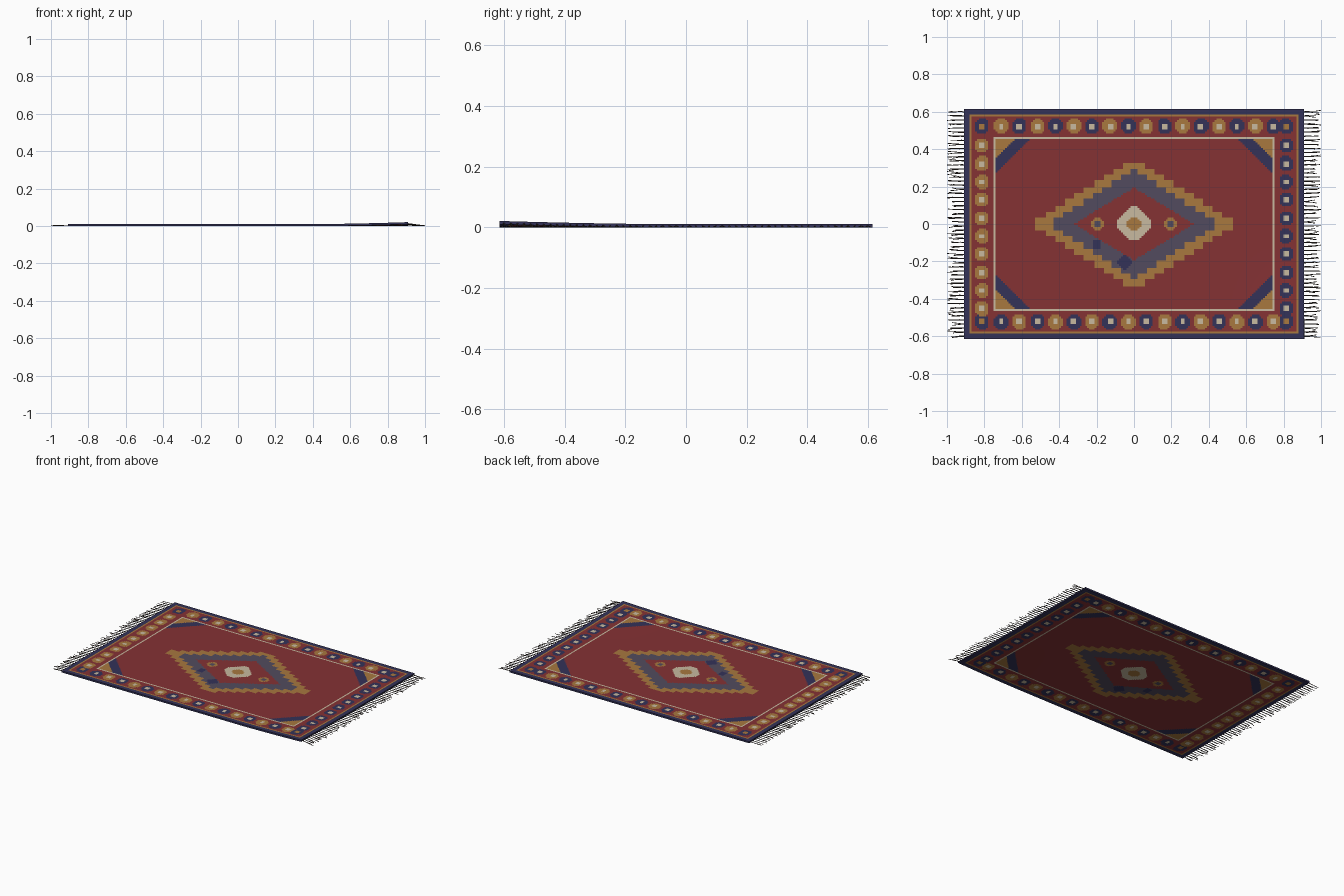
import bpy, bmesh, math, random

if "Cube" in bpy.data.objects:
    bpy.data.objects.remove(bpy.data.objects["Cube"])

random.seed(4)


def lin(c):
    c /= 255
    return c / 12.92 if c <= 0.04045 else ((c + 0.055) / 1.055) ** 2.4


def mat(name, r, g, b):
    m = bpy.data.materials.new(name)
    m.diffuse_color = (lin(r), lin(g), lin(b), 1)
    m.use_nodes = True
    m.node_tree.nodes["Principled BSDF"].inputs["Base Color"].default_value = m.diffuse_color
    return m


RED, NAVY, GOLD, SLATE, CREAM = range(5)
mats = [mat("madder red", 133, 50, 52), mat("navy", 51, 50, 88),
        mat("ochre gold", 168, 120, 62), mat("slate blue", 82, 75, 94),
        mat("cream", 200, 186, 160)]
fringe_mat = mat("dark fringe", 78, 68, 62)

HX, HY, CELL = 0.91, 0.615, 0.01
PITCH, BX, BY = 0.097, 0.813, 0.523


def octagon(x, y, r):
    x, y = abs(x), abs(y)
    return max(x, y) < r and x + y < 1.45 * r


# Border medallions: centre, outer colour, inner colour
medallions = []
for i in range(16):
    x = -0.71 + PITCH * i
    medallions.append((x, BY, NAVY if i % 2 else GOLD, CREAM))
    medallions.append((x, -BY, GOLD if i % 2 else NAVY, CREAM))
for k in range(10):
    y = 0.42 - PITCH * k
    medallions.append((-BX, y, GOLD, CREAM))
    medallions.append((BX, y, NAVY, CREAM))
for sx in (-1, 1):
    for sy in (-1, 1):
        medallions.append((sx * BX, sy * BY, NAVY, GOLD))


def border_colour(x, y):
    for cx, cy, outer, inner in medallions:
        if octagon(x - cx, y - cy, 0.038):
            dot = 0.017 if inner == GOLD else 0.0135
            return inner if max(abs(x - cx), abs(y - cy)) < dot else outer
    return RED


def colour(x, y):
    ax, ay = abs(x), abs(y)
    # Selvedge, gold guard line, border band, cream guard line
    if ax > 0.88 or ay > 0.587:
        return NAVY
    if ax > 0.87 or ay > 0.577:
        return GOLD
    if ax > 0.75 or ay > 0.465:
        return border_colour(x, y)
    if ax > 0.74 or ay > 0.455:
        return CREAM
    # Corner spandrels
    d = (0.74 - ax) + (0.455 - ay)
    if d < 0.105:
        return GOLD
    if d < 0.185:
        return NAVY
    # Central motifs
    if ax + ay < 0.11 and max(ax, ay) < 0.09:
        return GOLD if octagon(x, y, 0.037) else CREAM
    if octagon(ax - 0.195, y, 0.034):
        return SLATE if octagon(ax - 0.195, y, 0.016) else GOLD
    # Stepped diamond rings
    row = int(ay / 0.033)
    if ax < 0.32 - 0.32 * ay / 0.195:
        return RED
    if ax < 0.43 - 0.0517 * row:
        # Darker re-dyed patches
        if abs(x + 0.05) + abs(y + 0.205) < 0.045 or max(abs(x + 0.2), abs(y + 0.11)) < 0.02:
            return NAVY
        return SLATE
    if ax < 0.525 - 0.0517 * row and row < 10:
        return GOLD
    return RED


def height(x, y):
    # Almost flat, with one gently lifted corner
    u = max(0, (x - 0.45) / 0.46)
    v = max(0, (-y - 0.1) / 0.515)
    return 0.011 + 0.010 * (u * v) ** 1.5


# Woven rug body
nx, ny = round(2 * HX / CELL), round(2 * HY / CELL)
bm = bmesh.new()
rows = []
for j in range(ny + 1):
    y = -HY + j * CELL
    rows.append([bm.verts.new((-HX + i * CELL, y, height(-HX + i * CELL, y)))
                 for i in range(nx + 1)])
for j in range(ny):
    for i in range(nx):
        f = bm.faces.new((rows[j][i], rows[j][i + 1], rows[j + 1][i + 1], rows[j + 1][i]))
        c = f.calc_center_median()
        f.material_index = colour(c.x, c.y)
me = bpy.data.meshes.new("rug_body")
bm.to_mesh(me)
bm.free()
for m in mats:
    me.materials.append(m)
rug = bpy.data.objects.new("rug_body", me)
bpy.context.collection.objects.link(rug)
sol = rug.modifiers.new("thickness", 'SOLIDIFY')
sol.thickness = 0.011
sol.offset = -1


# Fringe: pairs of thin threads along both short ends
def fringe(name, side):
    cu = bpy.data.curves.new(name, 'CURVE')
    cu.dimensions = '3D'
    cu.bevel_depth = 0.002
    cu.bevel_resolution = 0
    cu.use_fill_caps = True
    n = 56
    for i in range(n):
        y = -0.6 + 1.2 * i / (n - 1)
        for s in (-1, 1):
            end = random.uniform(0.965, 1.0)
            sway = random.uniform(-0.006, 0.006) + s * 0.002
            z0 = height(side * HX, y) - 0.006
            sp = cu.splines.new('POLY')
            sp.points.add(3)
            for p, t in zip(sp.points, (0, 0.35, 0.7, 1)):
                p.co = (side * (0.9 + (end - 0.9) * t), y + s * 0.001 + sway * t * t
                        + 0.001 * math.sin(9 * t + i), z0 + (0.002 - z0) * t, 1)
    cu.materials.append(fringe_mat)
    ob = bpy.data.objects.new(name, cu)
    bpy.context.collection.objects.link(ob)


fringe("left_fringe", -1)
fringe("right_fringe", 1)
